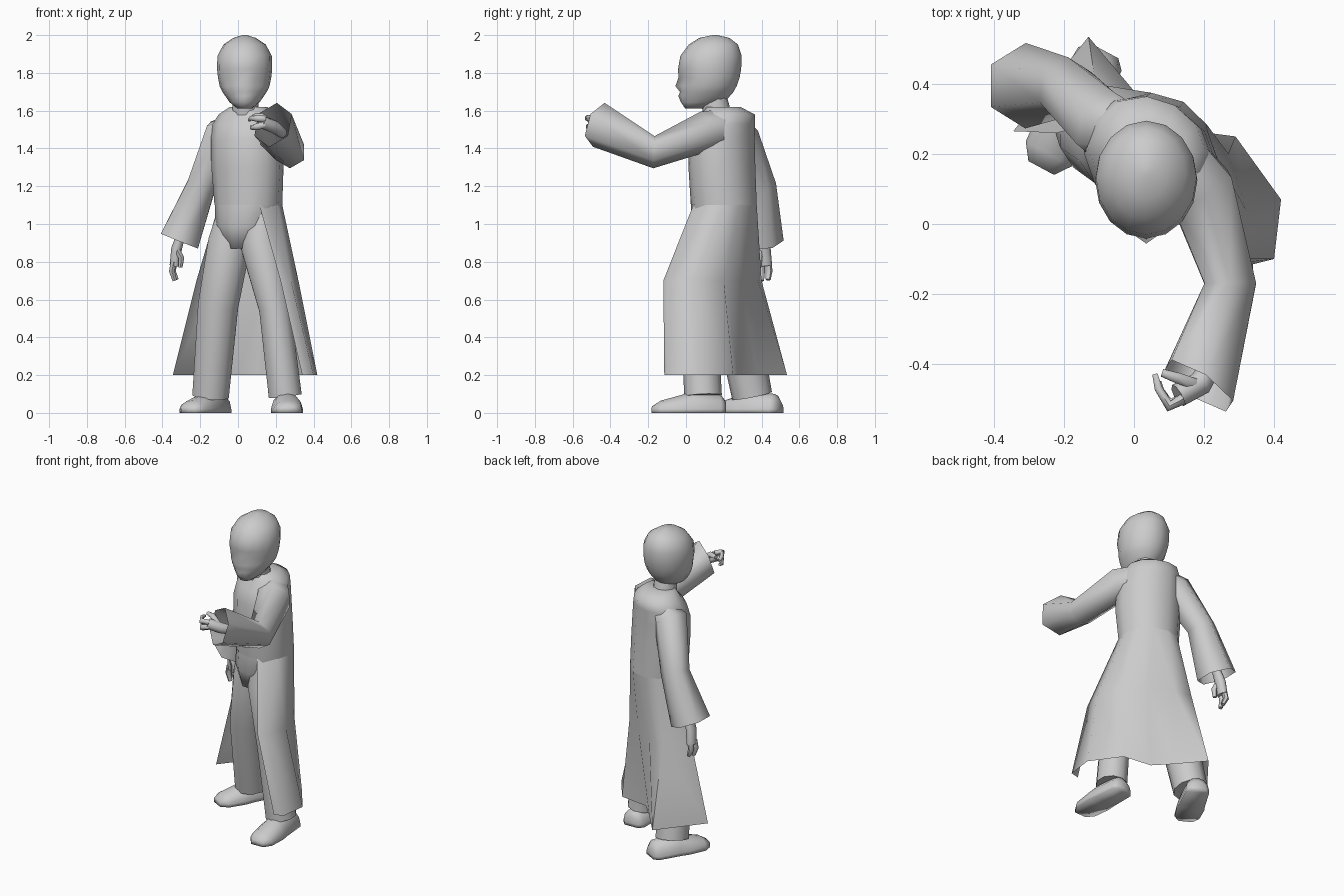
import bpy, bmesh, math
from mathutils import Vector, Matrix

cube = bpy.data.objects.get("Cube")
if cube:
    bpy.data.objects.remove(cube, do_unlink=True)

grey = bpy.data.materials.new("plain grey")
grey.use_nodes = True
grey.diffuse_color = (0.6, 0.6, 0.6, 1)
grey.node_tree.nodes["Principled BSDF"].inputs["Base Color"].default_value = (0.6, 0.6, 0.6, 1)


def loft(name, rings, closed=True, caps=(True, True), angle=60):
    """Skin a list of equal-length point rings."""
    bm = bmesh.new()
    rows = [[bm.verts.new(p) for p in ring] for ring in rings]
    n = len(rows[0])
    for low, high in zip(rows, rows[1:]):
        for i in range(n if closed else n - 1):
            j = (i + 1) % n
            bm.faces.new((low[i], low[j], high[j], high[i]))
    if caps[0]:
        bm.faces.new(rows[0][::-1])
    if caps[1]:
        bm.faces.new(rows[-1])
    bmesh.ops.recalc_face_normals(bm, faces=bm.faces)
    mesh = bpy.data.meshes.new(name)
    bm.to_mesh(mesh)
    bm.free()
    mesh.materials.append(grey)
    ob = bpy.data.objects.new(name, mesh)
    bpy.context.collection.objects.link(ob)
    bpy.ops.object.select_all(action='DESELECT')
    ob.select_set(True)
    bpy.context.view_layer.objects.active = ob
    bpy.ops.object.shade_smooth_by_angle(angle=math.radians(angle))
    return ob


def ellipse(cx, cy, z, a, b, turn=0, n=12):
    """Level ring whose first point faces the front."""
    rot = Matrix.Rotation(math.radians(turn), 3, 'Z')
    out = []
    for i in range(n):
        t = math.tau * i / n
        out.append(Vector((cx, cy, z)) + rot @ Vector((a * math.sin(t), -b * math.cos(t), 0)))
    return out


def tube(name, path, radii, n=8, caps=(True, True), flat=1.0, angle=60, end=None):
    """Tapered limb along a path, with mitred joints; end sets the direction the last ring faces."""
    pts = [Vector(p) for p in path]
    span = (pts[-1] - pts[0]).normalized()
    ref = Vector((0, 1, 0)) if abs(span.z) > 0.7 else Vector((0, 0, 1))
    rings = []
    for i, (p, r) in enumerate(zip(pts, radii)):
        before = (p - pts[i - 1]).normalized() if i else Vector()
        after = (pts[i + 1] - p).normalized() if i + 1 < len(pts) else Vector()
        tangent = (before + after).normalized()
        if end and p == pts[-1]:
            tangent = Vector(end).normalized()
        side = tangent.cross(ref).normalized()
        up = side.cross(tangent)
        rings.append([p + side * (r * flat * math.sin(math.tau * k / n))
                      + up * (r * math.cos(math.tau * k / n)) for k in range(n)])
    return loft(name, rings, caps=caps, angle=angle)


# Head: height, half width, front, back, and how far the middle of the face juts out
head_rows = [(1.612, .04, -.005, .09, 0), (1.645, .08, -.027, .205, 0), (1.677, .102, -.03, .232, .01),
             (1.70, .118, -.032, .252, 0), (1.73, .132, -.032, .268, .024), (1.775, .141, -.032, .284, .008),
             (1.82, .146, -.042, .292, 0), (1.89, .144, -.03, .295, 0), (1.95, .112, .015, .275, 0),
             (1.985, .06, .07, .23, 0), (2.0, .012, .14, .165, 0)]
rings = []
for z, w, front, back, jut in head_rows:
    ring = ellipse(.035, (front + back) / 2, z, w, (back - front) / 2, n=16)
    ring[0].y -= jut
    if 1.76 < z < 1.8:                       # eye sockets
        for i in (1, 15):
            ring[i].y += .016
    rings.append(ring)
loft("head", rings)
tube("neck", [(.04, .17, 1.56), (.04, .14, 1.70)], [.075, .068], n=10)

# Coat body, turned to the model's right
TURN = -30
body = [ellipse(x, y, z, a, b, TURN) for x, y, z, a, b in (
    (.055, .2, 1.1, .182, .172), (.05, .19, 1.3, .198, .17), (.045, .19, 1.45, .196, .166),
    (.045, .205, 1.53, .187, .152), (.05, .225, 1.58, .16, .132),
    (.055, .195, 1.62, .1, .09))]
loft("coat_body", body)

# Open coat skirt with a deep fold at the back, from the left front edge round to the right front edge
waist = body[0][2:10]
waist[0] = body[0][1].lerp(body[0][2], .6)
thigh = [(.225, -.12), (.28, -.10), (.32, .04), (.27, .2), (.14, .295), (.0, .38), (-.11, .4), (-.22, .26)]
hem = [(.34, -.115), (.40, -.10), (.42, .07), (.29, .25), (.1, .275), (.0, .38), (-.13, .535), (-.345, .265)]
loft("coat_skirt", [waist] + [[(x, y, z) for x, y in row] for row, z in ((thigh, .7), (hem, .2))],
     closed=False, caps=(False, False), angle=80)

# Trousers
loft("trouser_hips", [ellipse(x, y, z, a, b, TURN) for x, y, z, a, b in (
    (.055, .2, 1.1, .18, .17), (.045, .19, .99, .168, .16), (.03, .18, .87, .08, .11))], angle=80)
tube("left_trouser_leg", [(.12, .16, 1.08), (.12, .13, .9), (.195, .07, .55), (.25, .09, .09)],
     [.105, .126, .095, .1], n=10, flat=.92)
tube("right_trouser_leg", [(.0, .24, 1.08), (-.045, .22, .9), (-.105, .255, .57), (-.145, .35, .09)],
     [.11, .126, .118, .107], n=10, flat=.95)


# Shoes: domed sections from heel to toe
def shoe(name, heel, toe, width):
    heel, toe = Vector((*heel, 0)), Vector((*toe, 0))
    side = (toe - heel).normalized().cross(Vector((0, 0, 1)))
    rings = []
    for t, w, h in ((0, .55, .06), (.07, .85, .1), (.45, .92, .115), (.6, 1, .095), (.88, .9, .065), (1, .5, .035)):
        mid = heel.lerp(toe, t)
        rim = [mid + side * (w * width * math.cos(math.pi * k / 6))
               + Vector((0, 0, .02 + (h - .02) * math.sin(math.pi * k / 6))) for k in range(7)]
        sole = [mid - side * w * width, mid + side * w * width]
        rings.append(rim + sole)
    loft(name, rings, angle=100)


shoe("left_shoe", (.25, .21), (.265, -.18), .085)
shoe("right_shoe", (-.085, .495), (-.265, .16), .083)

# Wide six-sided sleeves, open at the cuff
tube("left_sleeve", [(.09, .22, 1.51), (.19, .1, 1.49), (.275, -.17, 1.38), (.185, -.462, 1.525)],
     [.1, .108, .085, .122], n=6, caps=(True, False), angle=70, end=(-.52, -.78, .3))
tube("right_sleeve", [(.02, .25, 1.53), (-.085, .28, 1.47), (-.195, .39, 1.2), (-.31, .395, .91)],
     [.07, .106, .088, .122], n=6, caps=(True, False), angle=70)

# Hands
tube("left_palm", [(.235, -.38, 1.48), (.19, -.455, 1.515), (.125, -.49, 1.54)], [.028, .035, .034])
tube("right_palm", [(-.29, .4, .98), (-.325, .41, .87), (-.335, .42, .78)], [.027, .038, .036], flat=.75)
fingers = {
    "left_upper_finger": [(.14, -.5, 1.555), (.1, -.52, 1.56), (.07, -.47, 1.56), (.06, -.43, 1.55)],
    "left_lower_finger": [(.14, -.5, 1.525), (.1, -.515, 1.515), (.075, -.475, 1.51), (.07, -.45, 1.515)],
    "left_thumb": [(.17, -.455, 1.54), (.125, -.44, 1.57), (.08, -.425, 1.57)],
    "right_front_finger": [(-.34, .4, .8), (-.35, .4, .75), (-.335, .4, .7)],
    "right_back_finger": [(-.335, .435, .8), (-.345, .44, .75), (-.325, .435, .705)],
    "right_thumb": [(-.32, .39, .86), (-.3, .385, .82), (-.305, .385, .77)],
}
for name, path in fingers.items():
    tube(name, path, [.018, .018, .013, .009][:len(path)], n=6)
